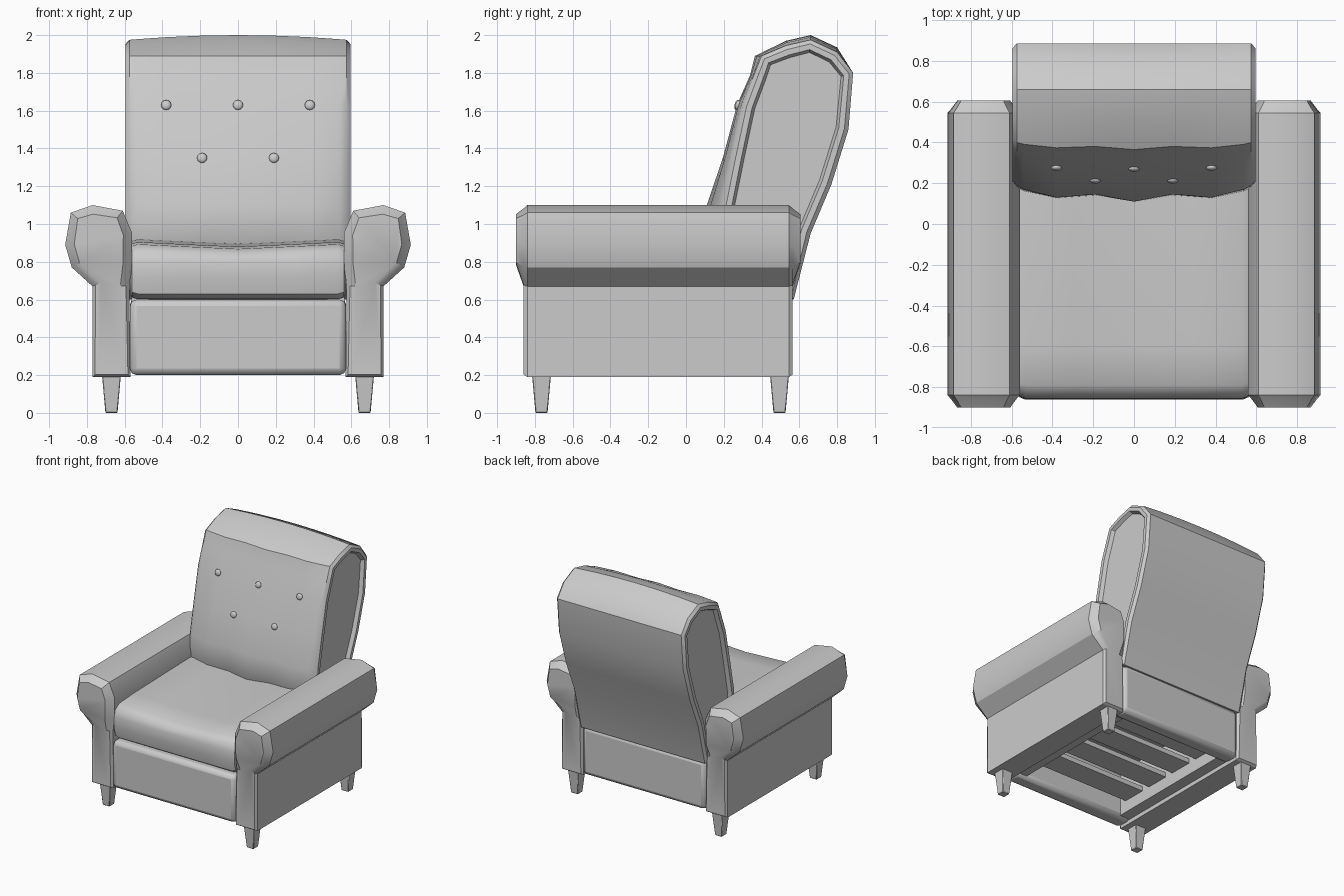
import bpy, bmesh, math
from mathutils import Matrix, Vector

if "Cube" in bpy.data.objects:
    bpy.data.objects.remove(bpy.data.objects["Cube"])


def finish(bm, name, angle=35, bevel=0, segments=2):
    bmesh.ops.recalc_face_normals(bm, faces=bm.faces[:])
    me = bpy.data.meshes.new(name)
    bm.to_mesh(me)
    bm.free()
    ob = bpy.data.objects.new(name, me)
    bpy.context.collection.objects.link(ob)
    if bevel:
        m = ob.modifiers.new("bevel", 'BEVEL')
        m.width, m.segments = bevel, segments
    bpy.ops.object.select_all(action='DESELECT')
    ob.select_set(True)
    bpy.context.view_layer.objects.active = ob
    bpy.ops.object.shade_smooth_by_angle(angle=math.radians(angle))
    return ob


def loft(rings):
    """Skin closed rings of points; returns bmesh and its two end caps."""
    bm = bmesh.new()
    vs = [[bm.verts.new(p) for p in r] for r in rings]
    n = len(vs[0])
    for a, b in zip(vs, vs[1:]):
        for i in range(n):
            j = (i + 1) % n
            bm.faces.new((a[i], a[j], b[j], b[i]))
    caps = [bm.faces.new(vs[0]), bm.faces.new(vs[-1])]
    bmesh.ops.recalc_face_normals(bm, faces=bm.faces[:])
    return bm, caps


def box(name, x0, x1, y0, y1, z0, z1, bevel=0):
    bm = bmesh.new()
    bmesh.ops.create_cube(bm, size=1)
    for v in bm.verts:
        v.co = Vector(((x0 + x1) / 2 + v.co.x * (x1 - x0),
                       (y0 + y1) / 2 + v.co.y * (y1 - y0),
                       (z0 + z1) / 2 + v.co.z * (z1 - z0)))
    return finish(bm, name, 35, bevel)


# Rolled arms with raised end panels
ARM = [(.57, .19), (.77, .19), (.77, .67), (.88, .77), (.915, .89), (.885, 1.06),
       (.77, 1.10), (.61, 1.07), (.56, .95), (.562, .78), (.575, .67)]


def arm(side, name):
    bm, caps = loft([[(side * x, y, z) for x, z in ARM] for y in (-.84, .545)])
    for cap in caps:
        out = 1 if cap.calc_center_median().y > 0 else -1
        bmesh.ops.inset_individual(bm, faces=[cap], thickness=.018, depth=.02)
        bmesh.ops.inset_individual(bm, faces=[cap], thickness=.03, depth=0)
        high = [v for v in cap.verts if v.co.z > .72]
        low = [v for v in cap.verts if v.co.z <= .72]
        for v in high:
            v.co.y += out * .04
        # split the cap where the raised panel slopes down to the post
        low_pair = sorted(low, key=lambda v: -v.co.z)[:2]
        high_pair = sorted(high, key=lambda v: v.co.z)[:2]
        for pair in (low_pair, high_pair):
            bmesh.ops.connect_verts(bm, verts=pair)
    finish(bm, name, 30)


arm(1, "right_arm")
arm(-1, "left_arm")

# Tapered legs
for side in (1, -1):
    for y, tag in ((-.765, "front"), (.495, "rear")):
        rings = [[(side * .67 + sx * r, y + sy * r, z)
                  for sx, sy in ((-1, -1), (1, -1), (1, 1), (-1, 1))]
                 for r, z in ((.032, 0), (.05, .2))]
        bm, _ = loft(rings)
        finish(bm, tag + "_leg", bevel=.004, segments=1)

# Base: footrest panel, rear panel, side rails and slats
box("footrest_panel", -.572, .572, -.86, -.72, .20, .60, .035)
box("rear_panel", -.572, .572, .43, .565, .20, .61, .035)
for side in (1, -1):
    x0, x1 = sorted((side * .47, side * .565))
    box("side_rail", x0, x1, -.74, .45, .22, .62)
for i in range(4):
    y = -.66 + i * .28
    box("slat", -.48, .48, y, y + .2, .32, .36)

# Seat cushion, slightly sunk in the middle
SEAT = [(.48, .60), (-.80, .602), (-.84, .63), (-.858, .72), (-.855, .80),
        (-.84, .86), (-.79, .893), (-.6, .905), (.1, .92), (.48, .92)]
rings = []
for x in (-.572, -.56, -.53, -.3, 0, .3, .53, .56, .572):
    edge = .03 if abs(x) > .57 else .009 if abs(x) > .55 else 0
    sag = .025 * math.cos(math.pi * x / 1.14) ** 2
    rings.append([(x, y + (edge if y < 0 else 0),
                   z + edge if z < .65 else z - edge - (sag if z > .84 else 0))
                  for y, z in SEAT])
bm, _ = loft(rings)
finish(bm, "seat", 40)

# Backrest: side outline (y, z, forward bulge at the middle)
BACK = [(.57, .60, 0), (.28, .65, 0), (.18, .90, .07), (.19, 1.10, .08), (.24, 1.35, .045),
        (.30, 1.63, .03), (.36, 1.79, .02), (.40, 1.89, .035), (.53, 1.97, 0),
        (.66, 2.0, 0), (.80, 1.935, 0), (.885, 1.80, 0), (.86, 1.50, 0),
        (.77, 1.21, 0), (.66, .95, 0)]
TUFT = {0: 1, .19: .55, .38: .75, .54: .25, .575: 0}
rings = []
for x in (-.575, -.54, -.38, -.19, 0, .19, .38, .54, .575):
    w = TUFT[abs(x)]
    rings.append([(x, y - b * w, z - (.025 * (x / .575) ** 2 if z > 1.92 else 0))
                  for y, z, b in BACK])
bm, caps = loft(rings)
for cap in caps:  # piped rim around a recessed side panel
    for t, d in ((.022, .02), (.03, 0), (.015, -.03)):
        bmesh.ops.inset_individual(bm, faces=[cap], thickness=t, depth=d)
finish(bm, "backrest", 35)

# Tuft buttons
for x, y, z in [(-.38, .275, 1.63), (0, .27, 1.63), (.38, .275, 1.63),
                (-.19, .213, 1.35), (.19, .213, 1.35)]:
    bm = bmesh.new()
    bmesh.ops.create_uvsphere(bm, u_segments=12, v_segments=6, radius=.027)
    bmesh.ops.transform(bm, verts=bm.verts[:], matrix=Matrix.Translation((x, y, z))
                        @ Matrix.Rotation(math.radians(77), 4, 'X')
                        @ Matrix.Diagonal((1, 1, .5, 1)))
    finish(bm, "tuft_button", 60)
